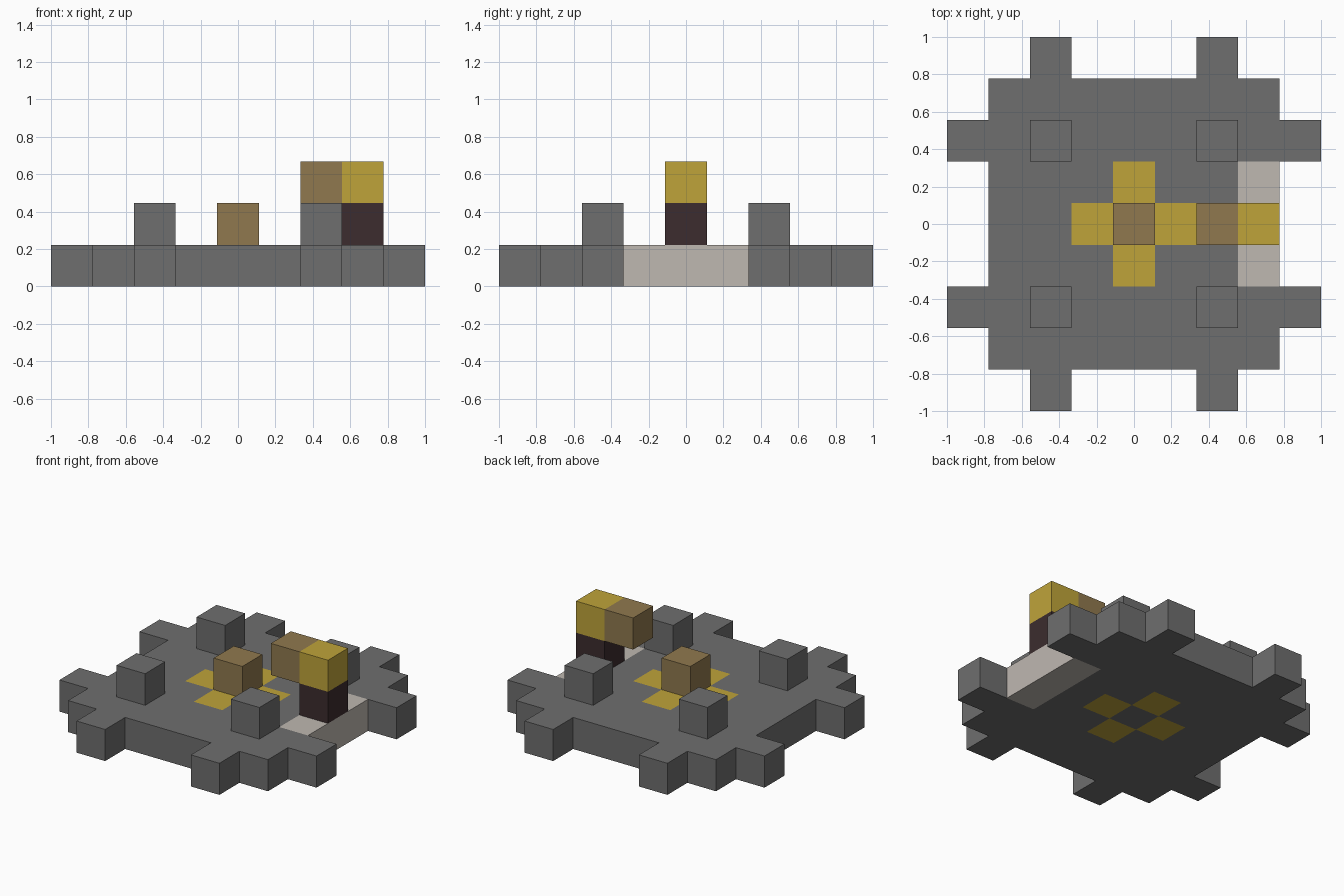
import bpy, bmesh
from mathutils import Vector

cube = bpy.data.objects.get("Cube")
if cube:
    bpy.data.objects.remove(cube, do_unlink=True)

S = 2 / 9  # size of one block


def material(name, rgb):
    linear = [((c / 255 + 0.055) / 1.055) ** 2.4 for c in rgb]
    mat = bpy.data.materials.new(name)
    mat.use_nodes = True
    mat.diffuse_color = (*linear, 1)
    mat.node_tree.nodes["Principled BSDF"].inputs["Base Color"].default_value = (*linear, 1)
    return mat


stone = material("stone grey", (110, 110, 110))
gold = material("gold", (191, 164, 58))
bronze = material("bronze", (144, 121, 78))
dark = material("dark brown", (60, 44, 46))
pale = material("pale stone", (191, 184, 177))


# Base plate: a square slab with two teeth on each side
def in_base(x, y):
    slab = max(abs(x), abs(y)) <= 3
    tooth = sorted((abs(x), abs(y))) == [2, 4]
    return slab or tooth


# Gold cross around the centre and a pale doorstep on the +x edge
def base_material(x, y):
    if abs(x) + abs(y) == 1:
        return gold
    if x == 3 and abs(y) <= 1:
        return pale
    return stone


span = range(-4, 5)
parts = {
    "base_plate": {(x, y, 0): base_material(x, y)
                   for x in span for y in span if in_base(x, y)},
    "centre_block": {(0, 0, 1): bronze},
    "post_foot": {(3, 0, 1): dark},
    "post_head": {(3, 0, 2): gold},
    "post_arm": {(2, 0, 2): bronze},
}
# Four corner pillars
for x, side in ((-2, "right"), (2, "left")):
    for y, end in ((-2, "front"), (2, "back")):
        parts[f"{end}_{side}_pillar"] = {(x, y, 1): stone}

filled = {cell for blocks in parts.values() for cell in blocks}


# Build only the outer faces of the blocks in a part
def build(name, blocks):
    mats = list(dict.fromkeys(blocks.values()))
    bm = bmesh.new()
    for cell, mat in blocks.items():
        centre = Vector(cell) + Vector((0, 0, 0.5))
        for axis in range(3):
            for sign in (-1, 1):
                normal = Vector((0, 0, 0))
                normal[axis] = sign
                if tuple(int(v) for v in Vector(cell) + normal) in filled:
                    continue
                u = Vector((0, 0, 0))
                u[(axis + 1) % 3] = 0.5
                v = normal.cross(u)
                mid = centre + normal / 2
                corners = (mid - u - v, mid + u - v, mid + u + v, mid - u + v)
                face = bm.faces.new([bm.verts.new(c * S) for c in corners])
                face.material_index = mats.index(mat)
    bmesh.ops.remove_doubles(bm, verts=bm.verts, dist=0.001)
    # Merge flat areas of the same colour
    bmesh.ops.dissolve_limit(bm, angle_limit=0.01, verts=bm.verts,
                             edges=bm.edges, delimit={'MATERIAL'})
    mesh = bpy.data.meshes.new(name)
    bm.to_mesh(mesh)
    bm.free()
    for mat in mats:
        mesh.materials.append(mat)
    bpy.context.collection.objects.link(bpy.data.objects.new(name, mesh))


for name, blocks in parts.items():
    build(name, blocks)
